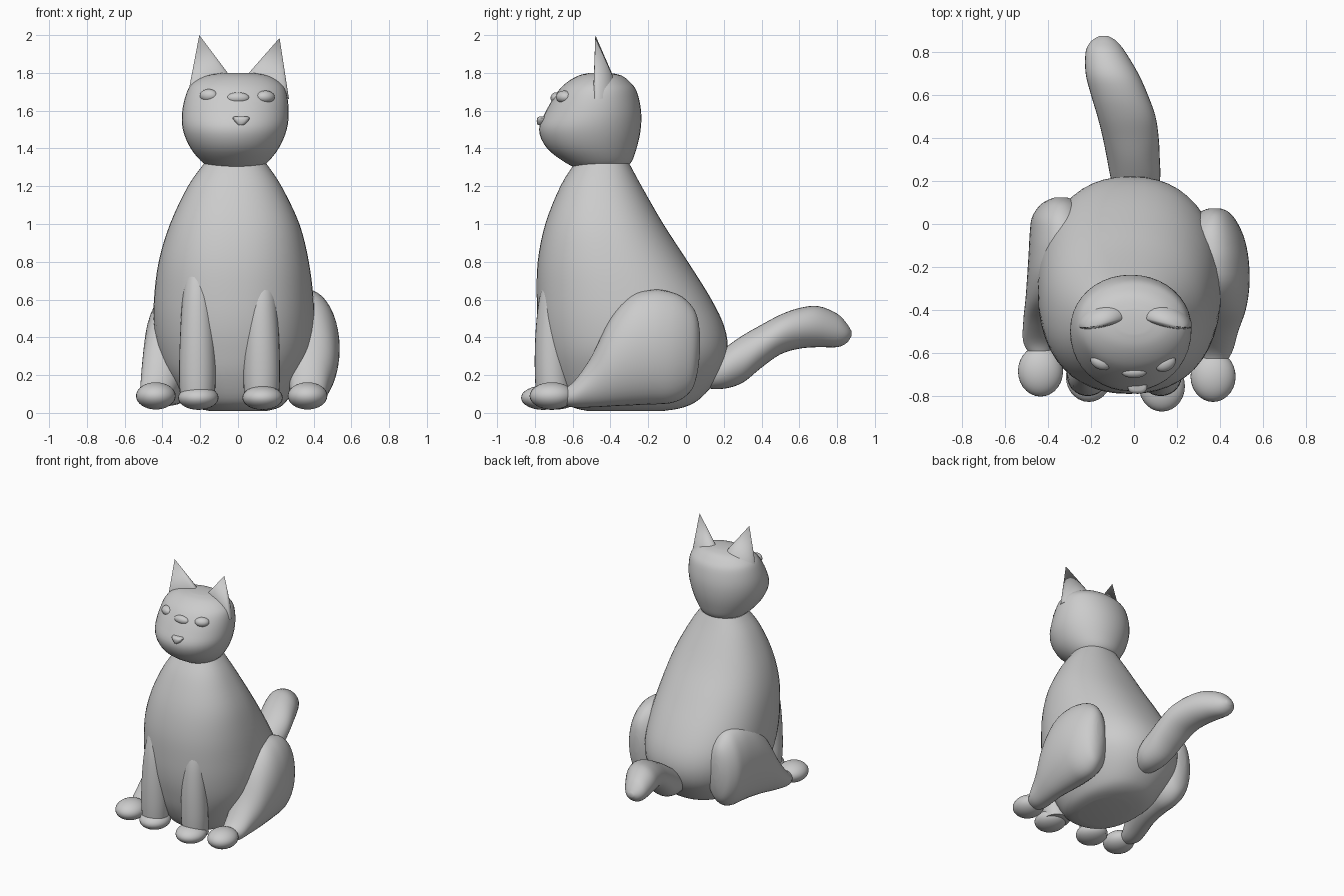
import bpy, bmesh, math
from mathutils import Vector


def finish(name, bm, angle=40):
    bmesh.ops.recalc_face_normals(bm, faces=bm.faces)
    me = bpy.data.meshes.new(name)
    bm.to_mesh(me)
    bm.free()
    ob = bpy.data.objects.new(name, me)
    bpy.context.collection.objects.link(ob)
    bpy.ops.object.select_all(action='DESELECT')
    ob.select_set(True)
    bpy.context.view_layer.objects.active = ob
    bpy.ops.object.shade_smooth_by_angle(angle=math.radians(angle))
    return ob


def spline(rows, steps):
    """Smooth the section rows with a Catmull-Rom curve."""
    out, n = [], len(rows)
    for i in range(n - 1):
        p = [Vector(rows[max(0, min(n - 1, i + k))]) for k in (-1, 0, 1, 2)]
        for s in range(steps):
            t = s / steps
            out.append(0.5 * (2 * p[1] + (p[2] - p[0]) * t
                       + (2 * p[0] - 5 * p[1] + 4 * p[2] - p[3]) * t * t
                       + (3 * p[1] - p[0] - 3 * p[2] + p[3]) * t ** 3))
    return out + [Vector(rows[-1])]


def loft(name, rows, axis='Z', power=2.0, sides=40, steps=4):
    """Rows: position, low and high of the first and second cross axes."""
    bm = bmesh.new()
    rings = []
    for pos, a0, a1, b0, b1 in spline(rows, steps):
        ring = []
        for k in range(sides):
            t = 2 * math.pi * k / sides
            c, s = math.cos(t), math.sin(t)
            a = (a0 + a1) / 2 + (a1 - a0) / 2 * math.copysign(abs(c) ** (2 / power), c)
            b = (b0 + b1) / 2 + (b1 - b0) / 2 * math.copysign(abs(s) ** (2 / power), s)
            ring.append(bm.verts.new((a, b, pos) if axis == 'Z' else (a, pos, b)))
        rings.append(ring)
    for r, q in zip(rings, rings[1:]):
        for k in range(sides):
            j = (k + 1) % sides
            bm.faces.new((r[k], r[j], q[j], q[k]))
    bm.faces.new(rings[0])
    bm.faces.new(rings[-1])
    return finish(name, bm)


def ball(name, loc, radii, turn=0):
    bm = bmesh.new()
    bmesh.ops.create_uvsphere(bm, u_segments=28, v_segments=16, radius=1)
    ob = finish(name, bm)
    ob.location, ob.scale, ob.rotation_euler = loc, radii, (0, 0, math.radians(turn))
    return ob


# Pear-shaped body
loft("body", [
    (0.01, -0.15, 0.15, -0.52, -0.12), (0.03, -0.23, 0.22, -0.60, -0.01),
    (0.08, -0.29, 0.27, -0.66, 0.08), (0.20, -0.38, 0.34, -0.72, 0.18),
    (0.32, -0.425, 0.39, -0.755, 0.22), (0.45, -0.445, 0.405, -0.78, 0.205),
    (0.60, -0.445, 0.40, -0.79, 0.135), (0.80, -0.42, 0.375, -0.785, 0.01),
    (1.00, -0.36, 0.325, -0.745, -0.12), (1.20, -0.265, 0.23, -0.665, -0.235),
    (1.32, -0.18, 0.15, -0.59, -0.30)], power=2.25, sides=48)

# Head
loft("head", [
    (1.285, -0.10, 0.09, -0.55, -0.36), (1.32, -0.18, 0.15, -0.63, -0.295),
    (1.40, -0.25, 0.215, -0.735, -0.262), (1.50, -0.292, 0.258, -0.778, -0.24),
    (1.60, -0.295, 0.268, -0.74, -0.238), (1.70, -0.27, 0.255, -0.68, -0.26),
    (1.75, -0.235, 0.22, -0.63, -0.295), (1.785, -0.17, 0.16, -0.57, -0.34),
    (1.80, -0.08, 0.08, -0.51, -0.40)], power=2.05)

# Ears: pointed, with a hollow front and a low outer edge
for side, sx, tip in (("left", -1, (-0.205, -0.48, 2.0)), ("right", 1, (0.22, -0.48, 1.985))):
    bm = bmesh.new()
    apex = bm.verts.new(tip)
    base = []
    for k in range(24):
        t = 2 * math.pi * k / 24
        c, s = math.cos(t), math.sin(t)
        y = -0.455 + (0.085 * s if s > 0 else 0.03 * s) - 0.02 * c
        base.append(bm.verts.new((sx * (0.155 + 0.115 * c), y, 1.72 - 0.06 * c)))
    for k in range(24):
        bm.faces.new((base[k], base[(k + 1) % 24], apex))
    bm.faces.new(base)
    finish(side + "_ear", bm)

# Face details
ball("left_eye", (-0.155, -0.642, 1.68), (0.05, 0.035, 0.034), -25)
ball("middle_brow", (0.0, -0.687, 1.667), (0.06, 0.03, 0.03))
ball("right_eye", (0.145, -0.645, 1.672), (0.052, 0.04, 0.034), 30)
loft("nose", [(1.523, 0.0, 0.03, -0.785, -0.72), (1.54, -0.015, 0.05, -0.79, -0.72),
              (1.56, -0.03, 0.062, -0.788, -0.70), (1.57, -0.02, 0.05, -0.775, -0.70)],
     power=3, sides=20, steps=3)

# Front legs and paws
for side, x, paw_y in (("left", -0.215, -0.71), ("right", 0.125, -0.755)):
    loft(side + "_front_leg", [
        (z, x - w, x + w, f, b) for z, w, f, b in (
            (0.06, 0.09, -0.79, -0.60), (0.20, 0.097, -0.80, -0.615),
            (0.40, 0.092, -0.798, -0.62), (0.60, 0.08, -0.778, -0.61),
            (0.76, 0.06, -0.735, -0.60))], sides=28)
    ball(side + "_front_paw", (x + 0.005, paw_y, 0.08), (0.107, 0.118, 0.064))

# Hind legs: big rounded haunch narrowing to the paw
haunch = [(0.073, 0.31, 0.43), (0.062, 0.22, 0.50), (0.035, 0.13, 0.56), (-0.02, 0.075, 0.615),
          (-0.09, 0.05, 0.643), (-0.18, 0.045, 0.652), (-0.29, 0.04, 0.62), (-0.40, 0.035, 0.50),
          (-0.50, 0.03, 0.30), (-0.60, 0.03, 0.16), (-0.68, 0.05, 0.12)]
right_x = [(0.35, 0.40), (0.32, 0.43), (0.28, 0.462), (0.23, 0.495), (0.21, 0.52), (0.20, 0.535),
           (0.21, 0.537), (0.24, 0.52), (0.27, 0.485), (0.29, 0.455), (0.33, 0.40)]
left_x = [(-0.37, -0.31), (-0.40, -0.28), (-0.44, -0.24), (-0.475, -0.20), (-0.485, -0.18),
          (-0.49, -0.18), (-0.497, -0.20), (-0.505, -0.25), (-0.515, -0.31), (-0.515, -0.36),
          (-0.47, -0.40)]
for side, xs, dy, paw in (("right", right_x, 0, (0.368, -0.71, 0.09)),
                          ("left", left_x, 0.05, (-0.435, -0.685, 0.09))):
    loft(side + "_hind_leg", [(y + dy, *x, z0, z1) for (y, z0, z1), x in zip(haunch, xs)],
         axis='Y')
    ball(side + "_hind_paw", paw, (0.105, 0.118, 0.072))

# Tail curving up and to the left
loft("tail", [
    (0.10, -0.07, 0.08, 0.13, 0.26), (0.20, -0.105, 0.12, 0.128, 0.34),
    (0.30, -0.125, 0.12, 0.16, 0.41), (0.40, -0.145, 0.115, 0.24, 0.467),
    (0.50, -0.17, 0.10, 0.31, 0.52), (0.60, -0.20, 0.065, 0.34, 0.555),
    (0.70, -0.225, 0.02, 0.348, 0.565), (0.80, -0.225, -0.04, 0.348, 0.525),
    (0.85, -0.20, -0.08, 0.37, 0.475), (0.875, -0.16, -0.12, 0.405, 0.435)],
    axis='Y', sides=32)
